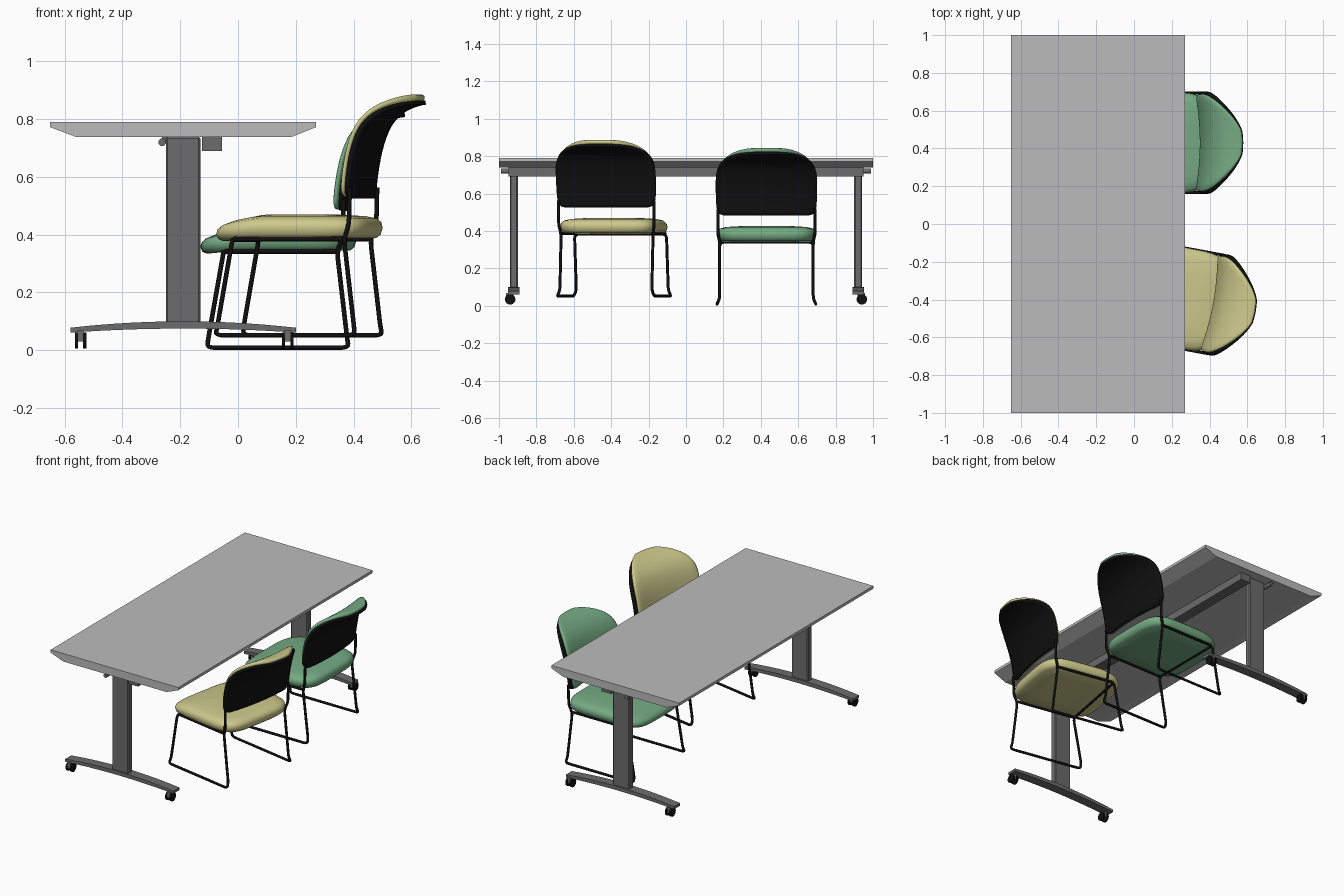
import bpy, bmesh, math
from mathutils import Matrix, Vector

cube = bpy.data.objects.get("Cube")
if cube:
    bpy.data.objects.remove(cube, do_unlink=True)


def material(name, r, g, b):
    m = bpy.data.materials.new(name)
    m.use_nodes = True
    m.diffuse_color = (r, g, b, 1)
    m.node_tree.nodes["Principled BSDF"].inputs["Base Color"].default_value = (r, g, b, 1)
    return m


TOP = material("light grey laminate", 0.5, 0.5, 0.5)
METAL = material("dark grey metal", 0.15, 0.15, 0.15)
BLACK = material("black plastic", 0.005, 0.005, 0.005)
GREEN = material("green fabric", 0.18, 0.41, 0.23)
YELLOW = material("yellow fabric", 0.61, 0.58, 0.26)


def add_object(name, data, mat, place=Matrix()):
    ob = bpy.data.objects.new(name, data)
    bpy.context.collection.objects.link(ob)
    data.materials.append(mat)
    ob.matrix_world = place
    return ob


def add_mesh(name, verts, faces, mat, place=Matrix(), smooth=False):
    me = bpy.data.meshes.new(name)
    me.from_pydata(verts, [], faces)
    bm = bmesh.new()
    bm.from_mesh(me)
    if len(faces) and not smooth:
        bmesh.ops.recalc_face_normals(bm, faces=bm.faces)
    for f in bm.faces:
        f.smooth = smooth
    bm.to_mesh(me)
    bm.free()
    return add_object(name, me, mat, place)


def extrude_y(name, profile, y0, y1, mat):
    """Closed x-z profile drawn out along y."""
    n = len(profile)
    verts = [(x, y, z) for y in (y0, y1) for x, z in profile]
    faces = [list(range(n)), list(range(n, 2 * n))]
    faces += [(i, (i + 1) % n, (i + 1) % n + n, i + n) for i in range(n)]
    return add_mesh(name, verts, faces, mat)


def box(name, x0, x1, y0, y1, z0, z1, mat):
    return extrude_y(name, [(x0, z0), (x1, z0), (x1, z1), (x0, z1)], y0, y1, mat)


def cylinder(name, radius, length, centre, axis, mat):
    bm = bmesh.new()
    bmesh.ops.create_cone(bm, cap_ends=True, segments=20, radius1=radius,
                          radius2=radius, depth=length)
    for f in bm.faces:
        f.smooth = len(f.verts) == 4
    me = bpy.data.meshes.new(name)
    bm.to_mesh(me)
    bm.free()
    turn = Vector((0, 0, 1)).rotation_difference(Vector(axis)).to_matrix().to_4x4()
    return add_object(name, me, mat, Matrix.Translation(centre) @ turn)


def tube(name, points, radius, mat, place=Matrix(), bend=0.025):
    """Round wire through points, with rounded corners."""
    pts = [Vector(p) for p in points]
    path = [pts[0]]
    for a, b, c in zip(pts, pts[1:], pts[2:]):
        p = b + (a - b).normalized() * min(bend, (a - b).length * 0.45)
        q = b + (c - b).normalized() * min(bend, (c - b).length * 0.45)
        path += [p * (1 - t) ** 2 + b * 2 * t * (1 - t) + q * t * t
                 for t in (0, 0.25, 0.5, 0.75, 1)]
    path.append(pts[-1])
    cu = bpy.data.curves.new(name, "CURVE")
    cu.dimensions = "3D"
    cu.bevel_depth = radius
    cu.bevel_resolution = 2
    cu.use_fill_caps = True
    sp = cu.splines.new("POLY")
    sp.points.add(len(path) - 1)
    for sp_point, p in zip(sp.points, path):
        sp_point.co = (*p, 1)
    return add_object(name, cu, mat, place)


# Table top with long edges undercut
extrude_y("table_top", [(-0.65, 0.79), (-0.65, 0.772), (-0.56, 0.738),
                        (0.185, 0.738), (0.27, 0.772), (0.27, 0.79)], -1, 1, TOP)
box("table_beam", -0.125, -0.055, -0.95, 0.95, 0.69, 0.739, METAL)

# Table legs, arched feet, casters and release levers
STEPS = 14
for side, label in ((1, "back"), (-1, "front")):
    y = side * 0.92
    leg = box(label + "_table_leg", -0.25, -0.13, y - 0.021, y + 0.021, 0.085, 0.739, METAL)
    bev = leg.modifiers.new("soft_edges", "BEVEL")
    bev.width = 0.006
    ts = [2 * i / STEPS - 1 for i in range(STEPS + 1)]
    arch = [(-0.19 + 0.39 * t, 0.1 - 0.022 * t * t) for t in ts]
    arch += [(-0.19 + 0.39 * t, 0.075 - 0.014 * t * t) for t in reversed(ts)]
    extrude_y(label + "_table_foot", arch, y - 0.031, y + 0.031, METAL)
    for x in (-0.545, 0.172):
        yc = side * 0.94
        box(label + "_caster_fork", x - 0.011, x + 0.011, yc - 0.022, yc + 0.018,
            0.03, 0.068, METAL)
        for dx in (-0.0145, 0.0145):
            cylinder(label + "_caster_wheel", 0.028, 0.011, (x + dx, yc, 0.034),
                     (1, 0, 0), BLACK)
    cylinder(label + "_release_lever", 0.013, 0.13, (-0.263, side * 0.925, 0.72),
             (0, 1, 0), METAL)
    box(label + "_lever_bracket", -0.263, -0.24, y - 0.01, y + 0.01, 0.715, 0.739, METAL)


# Backrest rows: x, z, half width
BACK = [(0.217, 0.483, 0.262), (0.223, 0.56, 0.268), (0.238, 0.65, 0.27),
        (0.265, 0.73, 0.268), (0.303, 0.777, 0.24), (0.352, 0.805, 0.19),
        (0.398, 0.818, 0.13), (0.425, 0.821, 0.07)]


def back_sheet(name, scale, mat, place):
    cols = 8
    verts = []
    for x, z, w in BACK:
        for j in range(cols + 1):
            u = 2 * j / cols - 1
            verts.append((x + 0.012 - 0.024 * u * u * w / 0.27, u * w * scale, z))
    n = cols + 1
    faces = [(i * n + j, i * n + n + j, i * n + n + j + 1, i * n + j + 1)
             for i in range(len(BACK) - 1) for j in range(cols)]
    return add_mesh(name, verts, faces, mat, place, smooth=True)


def thicken(ob, thickness, offset):
    m = ob.modifiers.new("thickness", "SOLIDIFY")
    m.thickness, m.offset = thickness, offset


def subdivide(ob):
    m = ob.modifiers.new("smooth", "SUBSURF")
    m.levels = m.render_levels = 2


def seat(name, mat, place):
    """Stacked rounded-square rings, thinner and drooping at the front."""
    n = 48
    rings = [(0.5, 0), (0.92, 0), (0.975, 0.012), (1, 0.036), (0.985, 0.055),
             (0.93, 0.068), (0.8, 0.076), (0.5, 0.081), (0.2, 0.082)]
    verts = []
    for s, h in rings:
        for k in range(n):
            a = 2 * math.pi * k / n
            c, d = math.cos(a), math.sin(a)
            x = math.copysign(abs(c) ** 0.45, c) * 0.27 * s
            y = math.copysign(abs(d) ** 0.45, d) * 0.268 * s
            front = max(0, -x - 0.1) / 0.17
            verts.append((x, y, 0.345 + h * (1 - 0.25 * front) - 0.014 * front ** 2))
    faces = [(r * n + k, r * n + (k + 1) % n, r * n + n + (k + 1) % n, r * n + n + k)
             for r in range(len(rings) - 1) for k in range(n)]
    faces += [list(reversed(range(n))), list(range(len(verts) - n, len(verts)))]
    add_mesh(name, verts, faces, mat, place, smooth=True)


def chair(label, fabric, x, y, z, angle):
    place = Matrix.Translation((x, y, z)) @ Matrix.Rotation(math.radians(angle), 4, "Z")
    seat(label + "_chair_seat", fabric, place)
    shell = back_sheet(label + "_chair_back_shell", 1, BLACK, place)
    subdivide(shell)
    thicken(shell, 0.014, -1)
    cushion = back_sheet(label + "_chair_back_cushion", 0.975, fabric, place)
    thicken(cushion, 0.024, 1)
    subdivide(cushion)
    # Sled frame: back post, rear leg, runner, front leg, front crossbar
    half = [(0.225, 0.26, 0.52), (0.222, 0.26, 0.39), (0.203, 0.25, 0.34),
            (0.238, 0.25, 0.04), (0.243, 0.264, 0.009), (-0.247, 0.264, 0.009),
            (-0.243, 0.25, 0.04), (-0.19, 0.25, 0.34)]
    other = [(px, -py, pz) for px, py, pz in reversed(half)]
    tube(label + "_chair_sled_frame", half + other, 0.008, BLACK, place)
    for s in (1, -1):
        tube(label + "_chair_seat_rail", [(-0.185, s * 0.245, 0.342),
             (0.205, s * 0.245, 0.342)], 0.008, BLACK, place)


chair("green", GREEN, 0.14, 0.43, 0, 0)
chair("yellow", YELLOW, 0.213, -0.385, 0.043, -10.5)
